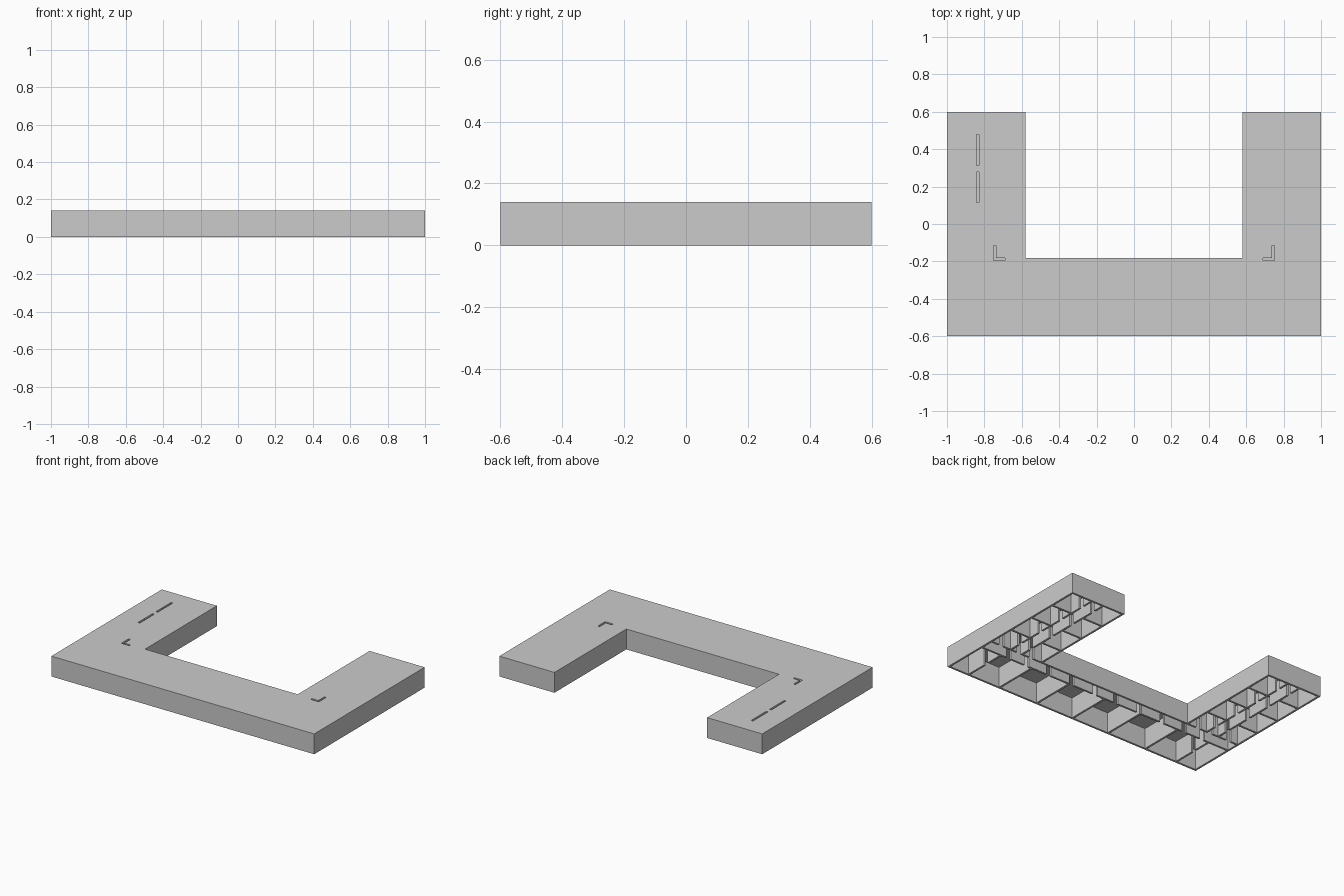
import bpy, bmesh

if "Cube" in bpy.data.objects:
    bpy.data.objects.remove(bpy.data.objects["Cube"])

H, T, GAP = 0.14, 0.014, 0.035          # storey height, wall thickness, door width
walls, slots = [], []                    # plan rectangles (x0, y0, x1, y1)


def split(a, b, doors):
    """Break a run a..b at door centres."""
    cuts = [a] + [e for d in sorted(doors) for e in (d - GAP / 2, d + GAP / 2)] + [b]
    return list(zip(cuts[::2], cuts[1::2]))


def add(rect, mirror, group):
    x0, y0, x1, y1 = rect
    group.append(tuple(round(v, 4) for v in rect))
    if mirror:
        group.append(tuple(round(v, 4) for v in (-x1, y0, -x0, y1)))


def along_x(y, a, b, doors=(), mirror=True, group=walls):
    for s, e in split(a, b, doors):
        add((s, y - T / 2, e, y + T / 2), mirror, group)


def along_y(x, a, b, doors=(), mirror=True, group=walls):
    for s, e in split(a, b, doors):
        add((x - T / 2, s, x + T / 2, e), mirror, group)


X0, X1, X2, X3 = -1 + T / 2, -0.836, -0.745, -0.588 
Y0, Y1, Y2, Y3 = -0.6 + T / 2, -0.28, -0.188, 0.6 - T / 2

# outer shell of the U
along_y(X0, -0.6, 0.6)
along_x(Y0, -1, 1, mirror=False)
along_x(Y3, -1, X3 + T / 2)
along_y(X3, Y2 - T / 2, 0.6)
along_x(Y2, -0.655, 0.655, mirror=False)

# wing corridors with doors, and front rooms
along_y(X1, Y2 - T / 2, 0.6, (-0.095, 0.098, 0.295, 0.495))
along_y(X1, -0.6, Y1, (-0.42,))
along_y(X2, -0.077, 0.6, (0.098, 0.295, 0.495))
along_x(Y2, -1, -0.79, (-0.915,))
for y in (0, 0.197, 0.395):
    along_x(y, -1, X1)
    along_x(y, X2, X3)
doors = (0.083, 0.272, 0.458, 0.635, 0.78)
along_x(Y1, -1, 1, [s * d for d in doors for s in (-1, 1)], mirror=False)
for x in (X3, -0.287):
    along_y(x, -0.6, Y1)
along_y(0, -0.6, Y1, mirror=False)

# wall pieces left open at the top
along_y(X2, Y2 - T / 2, -0.115, group=slots)
along_x(Y2, X2 - T / 2, -0.69, group=slots)
along_y(X1, 0.1155, 0.2775, mirror=False, group=slots)
along_y(X1, 0.3125, 0.4775, mirror=False, group=slots)

# plan grid: classify each cell, then raise roof and wall faces
rects = walls + slots
outline = [(-1, -0.6, 1, round(Y2 + T / 2, 4)),
           (-1, -0.6, round(X3 + T / 2, 4), 0.6), (round(-X3 - T / 2, 4), -0.6, 1, 0.6)]
xs = sorted({v for r in rects + outline for v in (r[0], r[2])})
ys = sorted({v for r in rects + outline for v in (r[1], r[3])})


def inside(i, j, group):
    if not (0 <= i < len(xs) - 1 and 0 <= j < len(ys) - 1):
        return False
    x, y = (xs[i] + xs[i + 1]) / 2, (ys[j] + ys[j + 1]) / 2
    return any(r[0] < x < r[2] and r[1] < y < r[3] for r in group)


bm = bmesh.new()
verts = {}


def face(*keys):
    for i, j, k in keys:
        if (i, j, k) not in verts:
            verts[i, j, k] = bm.verts.new((xs[i], ys[j], k * H))
    bm.faces.new([verts[k] for k in keys])


solid = {(i, j) for i in range(len(xs) - 1) for j in range(len(ys) - 1) if inside(i, j, rects)}
for i in range(len(xs) - 1):
    for j in range(len(ys) - 1):
        ring = [(i, j), (i + 1, j), (i + 1, j + 1), (i, j + 1)]
        if inside(i, j, outline) and not inside(i, j, slots):
            face(*[(a, b, 1) for a, b in ring])
        if (i, j) not in solid:
            continue
        face(*[(a, b, 0) for a, b in reversed(ring)])
        for n, (di, dj) in enumerate(((0, -1), (1, 0), (0, 1), (-1, 0))):
            if (i + di, j + dj) not in solid:
                p, q = ring[n], ring[(n + 1) % 4]
                face((*p, 0), (*q, 0), (*q, 1), (*p, 1))

mesh = bpy.data.meshes.new("building_storey")
bm.to_mesh(mesh)
bm.free()
bpy.context.collection.objects.link(bpy.data.objects.new("building_storey", mesh))
